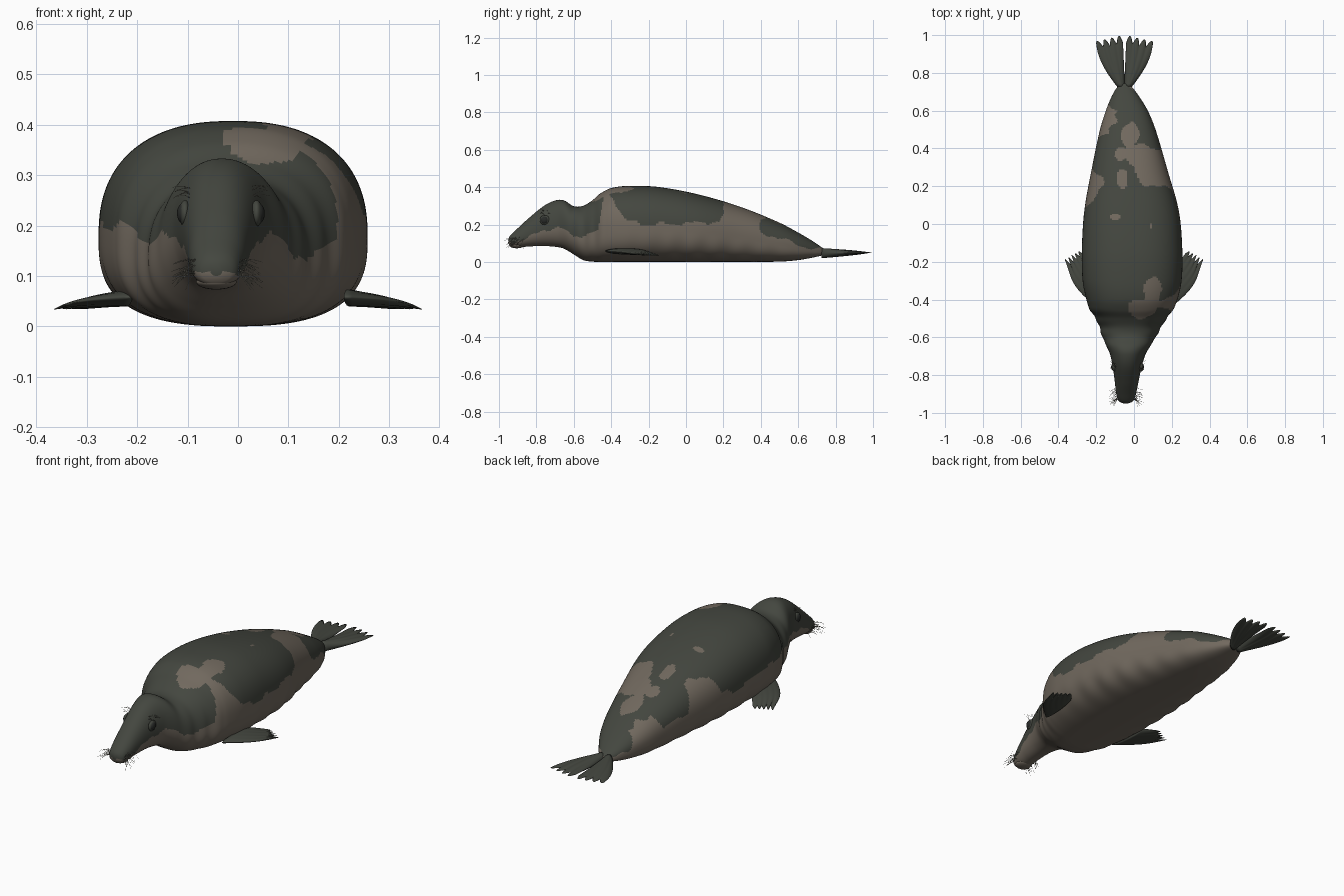
import bpy, bmesh, math, random
from mathutils import Vector

random.seed(4)
if "Cube" in bpy.data.objects:
    bpy.data.objects.remove(bpy.data.objects["Cube"])


def material(name, r, g, b):
    m = bpy.data.materials.new(name)
    m.use_nodes = True
    m.diffuse_color = (r, g, b, 1)
    m.node_tree.nodes["Principled BSDF"].inputs["Base Color"].default_value = (r, g, b, 1)
    return m


DARK = material("dark fur", .057, .062, .050)
BROWN = material("brown fur", .165, .140, .112)
EYE = material("eye black", .022, .024, .022)
HAIR = material("whisker grey", .26, .25, .20)


def add_object(name, data, *mats):
    ob = bpy.data.objects.new(name, data)
    bpy.context.collection.objects.link(ob)
    for m in mats:
        data.materials.append(m)
    return ob


def loft(name, rings, mats, rule=None):
    """Skin closed rings of points, cap both ends, colour faces by rule."""
    bm = bmesh.new()
    rows = [[bm.verts.new(p) for p in ring] for ring in rings]
    n = len(rows[0])
    for a, b in zip(rows, rows[1:]):
        for i in range(n):
            j = (i + 1) % n
            bm.faces.new((a[i], a[j], b[j], b[i]))
    bm.faces.new(rows[0])
    bm.faces.new(rows[-1][::-1])
    bmesh.ops.remove_doubles(bm, verts=bm.verts, dist=1e-5)
    bmesh.ops.recalc_face_normals(bm, faces=bm.faces)
    for f in bm.faces:
        f.smooth = True
        if rule:
            f.material_index = rule(f.calc_center_median())
    me = bpy.data.meshes.new(name)
    bm.to_mesh(me)
    bm.free()
    return add_object(name, me, *mats)


def linear(table, y):
    for (a, p), (b, q) in zip(table, table[1:]):
        if y <= b:
            return p + (q - p) * max(0, (y - a) / (b - a))
    return table[-1][1]


def smooth_row(table, y):
    """Cubic interpolation through the rows of a table."""
    k = 0
    while k < len(table) - 2 and y > table[k + 1][0]:
        k += 1
    a, b = table[k], table[k + 1]
    p, q = table[max(k - 1, 0)], table[min(k + 2, len(table) - 1)]
    h = b[0] - a[0]
    t = (y - a[0]) / h
    out = []
    for i in range(1, len(a)):
        m0 = (b[i] - p[i]) / (b[0] - p[0]) * h
        m1 = (q[i] - a[i]) / (q[0] - a[0]) * h
        out.append((2*t**3 - 3*t*t + 1) * a[i] + (t**3 - 2*t*t + t) * m0
                   + (3*t*t - 2*t**3) * b[i] + (t**3 - t*t) * m1)
    return out


# Body stations: y, centre x, half width, bottom z, top z
STATIONS = [
    (-.95, -.043, .012, .10, .125), (-.94, -.043, .036, .083, .142),
    (-.90, -.042, .052, .078, .18), (-.84, -.039, .062, .083, .235),
    (-.755, -.036, .077, .085, .303), (-.69, -.033, .094, .08, .331),
    (-.65, -.03, .114, .07, .328), (-.60, -.026, .14, .04, .298),
    (-.55, -.02, .162, .01, .30), (-.50, -.015, .187, .002, .33),
    (-.46, -.014, .217, 0, .365), (-.40, -.011, .241, 0, .395),
    (-.30, -.01, .262, 0, .407), (-.14, -.01, .266, 0, .40),
    (.07, -.013, .25, 0, .36), (.29, -.024, .2, 0, .295),
    (.50, -.033, .147, .002, .21), (.60, -.038, .111, .010, .157),
    (.68, -.046, .070, .024, .11), (.73, -.05, .034, .036, .075),
    (.745, -.05, .008, .045, .065),
]


def bump(y, a, b):
    return math.sin(math.pi * (y - a) / (b - a)) if a < y < b else 0


def signed_power(v, e):
    return math.copysign(abs(v) ** e, v)


def body_ring(y, sides=144):
    cx, hw, zb, zt = smooth_row(STATIONS, y)
    zb = max(zb, 0)
    blend = min(1, max(0, (y + .75) / .3))
    hw *= 1 + .018 * bump(y, -.66, -.42) * math.sin(y * 95)
    mid = zb + (zt - zb) * .44
    ring = []
    for i in range(sides):
        a = math.tau * i / sides
        c, s = math.cos(a), math.sin(a)
        e = 2 / (2.15 + blend * (.25 if s > 0 else .55))
        fold = 1 + .02 * bump(y, -.4, .7) * max(0, -s * abs(c) * 2) * math.sin(y * 50)
        ring.append((cx + hw * fold * signed_power(c, e), y,
                     mid + (zt - mid if s > 0 else mid - zb) * signed_power(s, e)))
    return ring


# Edge of the dark back on each flank: y, height
LEFT_EDGE = [(-.95, .1), (-.85, .13), (-.75, .17), (-.68, .19), (-.6, .135), (-.47, .16),
             (-.43, .4), (-.39, .34), (-.33, .225), (-.2, .2), (.18, .215), (.22, .29),
             (.34, .29), (.38, .21), (.4, .15), (.5, .13), (.6, .09), (.74, .06)]
RIGHT_EDGE = [(-.95, .1), (-.85, .13), (-.7, .18), (-.55, .17), (-.45, .2), (-.2, .2),
              (0, .17), (.08, .2), (.12, .29), (.25, .28), (.3, .16), (.45, .14),
              (.48, .2), (.6, .15), (.64, .09), (.74, .05)]
# Brown patches on the back: x, y, radius x, radius y
PATCHES = [(.1, .3, .09, .1), (-.02, .47, .045, .07), (.02, .37, .07, .06),
           (-.06, .24, .03, .05), (-.07, .37, .03, .04), (.1, -.36, .045, .09),
           (.04, -.45, .075, .05), (-.1, .04, .025, .016), (.09, -.01, .01, .013)]


def coat(p):
    x, y, z = p
    edge = linear(LEFT_EDGE if x > -.03 else RIGHT_EDGE, y)
    if z < edge + .008 * math.sin(y * 37) + .004 * math.sin(y * 90 + x * 30):
        return 1
    wob = .15 * math.sin(x * 60 + y * 25) + .1 * math.sin(y * 70)
    return int(z > .15 and any(((x - a) / r) ** 2 + ((y - b) / s) ** 2 < 1 + wob
                               for a, b, r, s in PATCHES))


count = 260
y0, y1 = STATIONS[0][0], STATIONS[-1][0]
loft("body", [body_ring(y0 + (y1 - y0) * i / count) for i in range(count + 1)],
     (DARK, BROWN), coat)


def flipper(name, root, tip, thick, fingers, bulge, depth, mirror):
    """Webbed paddle: lens-shaped sections from the root edge to a clawed tip."""
    (ra, rb), (ta, tb) = [[Vector(p) for p in e] for e in (root, tip)]
    rings, sides, steps = [], 80, 14
    for k in range(steps + 1):
        u = k / steps
        ring = []
        for i in range(sides):
            a = math.tau * i / sides
            v = (1 - math.cos(a)) / 2
            spike = abs(math.sin(math.pi * fingers * v))
            reach = 1 - depth * (1 - spike) * u ** 3
            w = u * reach
            p = ra.lerp(rb, v).lerp(ta.lerp(tb, v), w)
            p += Vector(bulge) * math.sin(math.pi * u) * (1 - v)
            ridge = 1 + .25 * spike * u
            p.z += thick * math.sin(a) * (1 - u) ** .8 * ridge
            if mirror is not None:
                p.x = 2 * mirror - p.x
            ring.append(p)
        rings.append(ring)
    return loft(name, rings, (DARK,))


for side, axis in (("left", None), ("right", 0)):
    flipper(side + "_front_flipper", ((.21, -.43, .058), (.23, -.21, .055)),
            ((.375, -.19, .033), (.285, -.14, .036)), .017, 5, (.02, -.015, .004), .22, axis)
for side, axis in (("left", None), ("right", -.05)):
    flipper(side + "_tail_flipper", ((-.012, .725, .047), (-.052, .725, .047)),
            ((.115, .965, .05), (-.04, 1.0, .05)), .027, 4, (.012, -.008, 0), .15, axis)


def ellipsoid(name, loc, scale, mat):
    bpy.ops.mesh.primitive_uv_sphere_add(segments=24, ring_count=16, location=loc)
    ob = bpy.context.object
    ob.name, ob.scale = name, scale
    ob.data.materials.append(mat)
    bpy.ops.object.shade_smooth()


def strands(name, paths, radius, mat):
    cu = bpy.data.curves.new(name, "CURVE")
    cu.dimensions, cu.bevel_depth, cu.bevel_resolution = "3D", radius, 0
    for path in paths:
        sp = cu.splines.new("POLY")
        sp.points.add(len(path) - 1)
        for i, (pt, co) in enumerate(zip(sp.points, path)):
            pt.co = (*co, 1)
            pt.radius = 1 - .7 * i / len(path)
    add_object(name, cu, mat)


def hair(root, reach):
    root, reach = Vector(root), Vector(reach)
    return [root + reach * t + Vector((0, 0, -.015 * t * t)) for t in (0, .35, .7, 1)]


# Face: eyes with lids, lower lip, whiskers and brow hairs
CENTRE = -.034
for side, s in (("left", 1), ("right", -1)):
    ellipsoid(side + "_eyelid", (CENTRE + s * .071, -.755, .224), (.012, .027, .026), DARK)
    ellipsoid(side + "_eye", (CENTRE + s * .075, -.757, .224), (.012, .02, .02), EYE)
    whiskers = [hair((CENTRE - .008 + s * .042, random.uniform(-.93, -.86),
                      random.uniform(.1, .135)),
                     (s * random.uniform(.02, .05), random.uniform(-.065, .0),
                      random.uniform(-.02, .012))) for _ in range(26)]
    strands(side + "_whiskers", whiskers, .0008, HAIR)
    brows = [hair((CENTRE + s * .062, random.uniform(-.78, -.74), random.uniform(.255, .28)),
                  (s * random.uniform(.02, .035), random.uniform(-.03, .02),
                   random.uniform(0, .025))) for _ in range(7)]
    strands(side + "_brow_hairs", brows, .0007, HAIR)
ellipsoid("lower_lip", (-.043, -.905, .088), (.04, .038, .015), BROWN)
